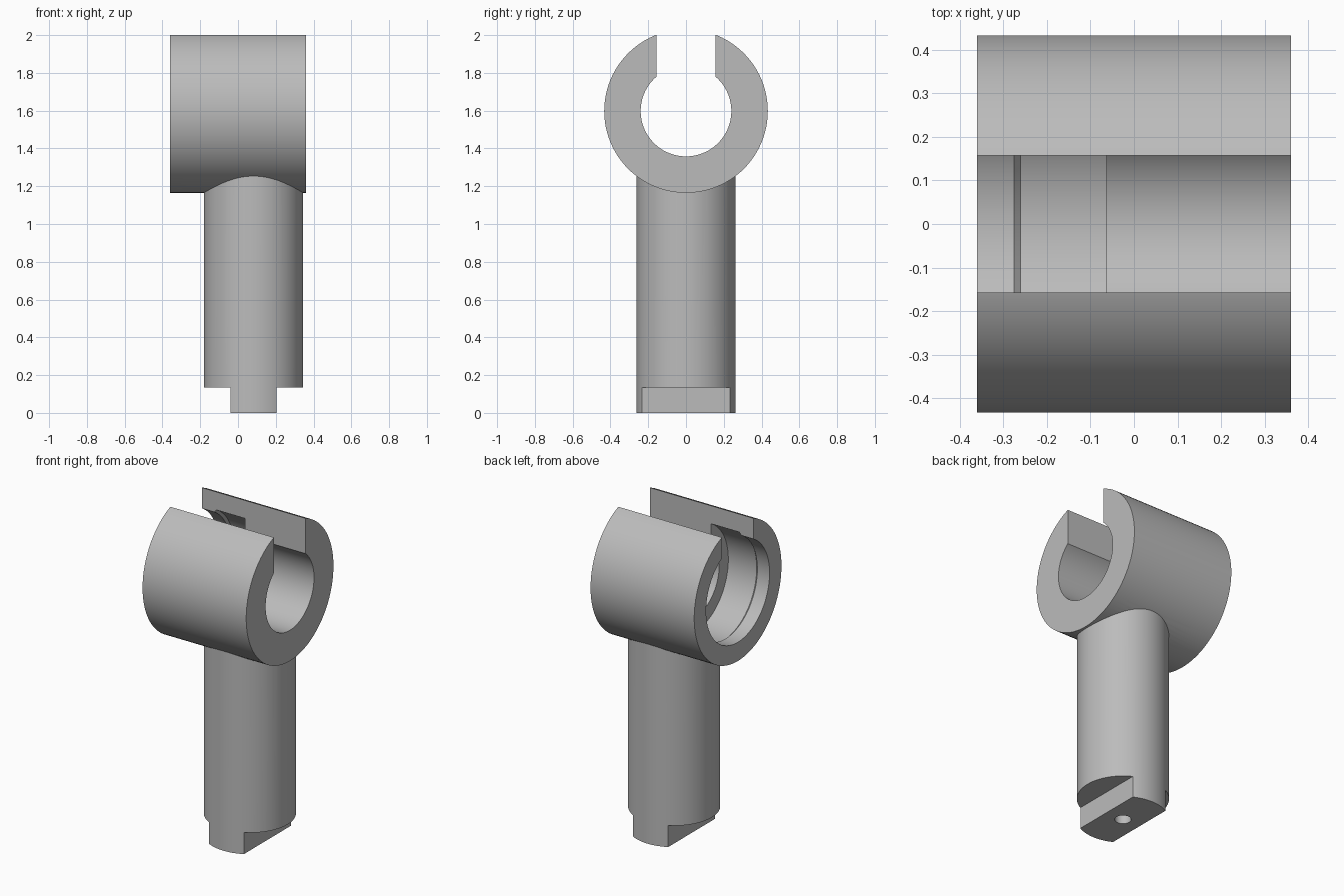
import bpy
import bmesh
from math import pi, cos, sin, radians

cube = bpy.data.objects.get("Cube")
if cube:
    bpy.data.objects.remove(cube, do_unlink=True)

# Key sizes
HEAD_Z, HEAD_R, HALF = 1.598, 0.433, 0.36
STEM_X, STEM_R = 0.0825, 0.2625
SEGMENTS = 96

grey = bpy.data.materials.new("plain grey")
grey.use_nodes = True
grey.diffuse_color = (0.5, 0.5, 0.5, 1)
grey.node_tree.nodes["Principled BSDF"].inputs["Base Color"].default_value = grey.diffuse_color


def finish(name, bm):
    bmesh.ops.recalc_face_normals(bm, faces=bm.faces)
    mesh = bpy.data.meshes.new(name)
    bm.to_mesh(mesh)
    bm.free()
    mesh.materials.append(grey)
    obj = bpy.data.objects.new(name, mesh)
    bpy.context.collection.objects.link(obj)
    return obj


def turned(name, profile, axis, centre, count=SEGMENTS):
    """Solid of revolution from (position along axis, radius) pairs."""
    bm = bmesh.new()
    rings = []
    for along, r in profile:
        ring = []
        for i in range(count):
            a = 2 * pi * i / count
            u, v = r * cos(a), r * sin(a)
            p = (along, u, v) if axis == "x" else (u, v, along)
            ring.append(bm.verts.new([c + d for c, d in zip(centre, p)]))
        rings.append(ring)
    for low, high in zip(rings, rings[1:]):
        for i in range(count):
            j = (i + 1) % count
            bm.faces.new((low[i], low[j], high[j], high[i]))
    bm.faces.new(rings[0])
    bm.faces.new(rings[-1])
    return finish(name, bm)


def box(name, low, high):
    bm = bmesh.new()
    bmesh.ops.create_cube(bm, size=1)
    for v in bm.verts:
        v.co = [(a + b) / 2 + c * (b - a) for a, b, c in zip(low, high, v.co)]
    return finish(name, bm)


def combine(target, tool, operation):
    """Apply a boolean and discard the tool object."""
    tool.hide_render = True
    mod = target.modifiers.new(operation, "BOOLEAN")
    mod.operation = operation
    mod.solver = "EXACT"
    mod.object = tool
    bpy.context.view_layer.objects.active = target
    bpy.ops.object.modifier_apply(modifier=mod.name)
    bpy.data.objects.remove(tool, do_unlink=True)


# Cylindrical head joined to the offset stem
socket = turned("socket_on_stem", [(-HALF, HEAD_R), (HALF, HEAD_R)], "x", (0, 0, HEAD_Z))
stem = turned("stem", [(0, STEM_R), (1.4, STEM_R)], "z", (STEM_X, 0, 0))
combine(socket, stem, "UNION")

# Stepped bore with a retaining lip at the wide end
bore_profile = [(-0.5, 0.315), (-0.275, 0.315), (-0.26, 0.33),
                (-0.063, 0.33), (-0.063, 0.24), (0.5, 0.24)]
bore = turned("bore_cutter", bore_profile, "x", (0, 0, HEAD_Z))
combine(socket, bore, "DIFFERENCE")

# Slot along the top of the head
combine(socket, box("slot_cutter", (-1, -0.157, HEAD_Z), (1, 0.157, 2.2)), "DIFFERENCE")

# Two flats leave a tongue at the foot
for side in (-1, 1):
    xs = sorted((STEM_X + side * 0.1215, STEM_X + side * 0.4))
    combine(socket, box("flat_cutter", (xs[0], -0.5, -0.1), (xs[1], 0.5, 0.135)), "DIFFERENCE")

# Blind pin hole in the foot
hole = turned("hole_cutter", [(-0.1, 0.047), (0.3, 0.047)], "z", (STEM_X, 0, 0), 32)
combine(socket, hole, "DIFFERENCE")

# Smooth curved walls, crisp edges
bpy.ops.object.select_all(action="DESELECT")
socket.select_set(True)
bpy.context.view_layer.objects.active = socket
bpy.ops.object.shade_smooth_by_angle(angle=radians(30))
